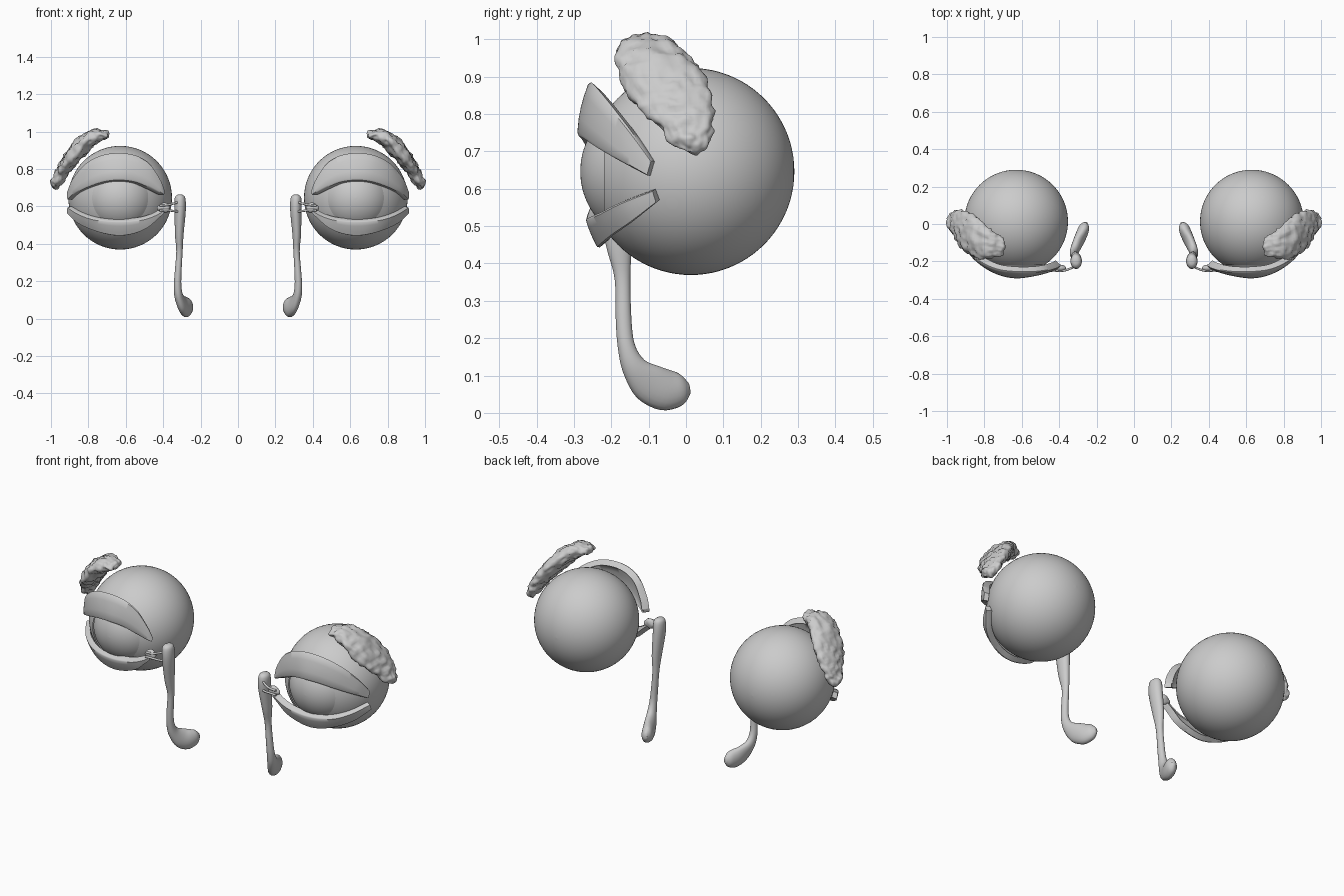
import bpy, bmesh, math
from mathutils import Vector, noise

if "Cube" in bpy.data.objects:
    bpy.data.objects.remove(bpy.data.objects["Cube"])

EYE = Vector((0.63, 0.013, 0.646))
R = 0.277


def catmull(rows, n):
    """Smoothly interpolate between rows of points."""
    out = []
    m = len(rows)
    for i in range(m - 1):
        a, b, c, d = rows[max(i - 1, 0)], rows[i], rows[i + 1], rows[min(i + 2, m - 1)]
        for k in range(n):
            t = k / n
            out.append([0.5 * (2 * q + (r - p) * t + (2 * p - 5 * q + 4 * r - s) * t * t
                               + (3 * q - p - 3 * r + s) * t ** 3)
                        for p, q, r, s in zip(a, b, c, d)])
    out.append(rows[-1])
    return out


def loft(name, rings, angle=40, caps=True, rough=0.0):
    """Skin closed rings, mirror the part to the other side."""
    bm = bmesh.new()
    vs = [[bm.verts.new(p) for p in r] for r in rings]
    n = len(vs[0])
    for a, b in zip(vs, vs[1:]):
        for j in range(n):
            k = (j + 1) % n
            bm.faces.new((a[j], a[k], b[k], b[j]))
    if caps:
        bm.faces.new(vs[0])
        bm.faces.new(vs[-1][::-1])
    bmesh.ops.recalc_face_normals(bm, faces=bm.faces)
    if rough:
        bm.normal_update()
        moves = [(v, v.normal * rough * (noise.noise(v.co * 28) + 0.6 * noise.noise(v.co * 60)))
                 for v in bm.verts]
        for v, d in moves:
            v.co += d
    me = bpy.data.meshes.new(name)
    bm.to_mesh(me)
    bm.free()
    ob = bpy.data.objects.new(name, me)
    bpy.context.collection.objects.link(ob)
    mod = ob.modifiers.new("mirror", "MIRROR")
    mod.use_clip = False
    mod.use_mirror_merge = False
    bpy.ops.object.select_all(action="DESELECT")
    ob.select_set(True)
    bpy.context.view_layer.objects.active = ob
    bpy.ops.object.shade_smooth_by_angle(angle=math.radians(angle))
    return ob


def disc(y, r, n=64):
    return [Vector((EYE.x + r * math.cos(2 * math.pi * j / n), y,
                    EYE.z + r * math.sin(2 * math.pi * j / n))) for j in range(n)]


def tube(stations, side, n=20):
    """Oval rings (x, y, z, half width along side, half width across)."""
    cs = [Vector(s[:3]) for s in stations]
    rings = []
    for i, s in enumerate(stations):
        t = (cs[min(i + 1, len(cs) - 1)] - cs[max(i - 1, 0)]).normalized()
        b = t.cross(side).normalized()
        a = side if s[3] > s[4] * 1.01 else b.cross(t)
        rings.append([cs[i] + a * s[3] * math.cos(2 * math.pi * j / n)
                      + b * s[4] * math.sin(2 * math.pi * j / n) for j in range(n)])
    return rings


# Eyeball, open at the front, with the bulging cornea in the opening
a0 = math.asin(0.15 / R)
angs = [a0 + (math.pi - 0.002 - a0) * i / 36 for i in range(37)]
loft("eyeball", [disc(EYE.y - R * math.cos(a), R * math.sin(a)) for a in angs], caps=False)
rc, yc = 0.196, -0.087
b0 = math.asin(0.15 / rc)
loft("cornea", [disc(yc - rc * math.cos(a), rc * math.sin(a))
                for a in [b0 * (1 - i / 12) + 0.002 for i in range(13)]], caps=False)


def lid(name, top, bottom, thick):
    """Curved plate between two edges, thickened toward the eye centre."""
    rows = []
    for i, (p, q) in enumerate(zip(top, bottom)):
        p, q = Vector(p) - EYE, Vector(q) - EYE
        outer = []
        for f in (0, 0.06, 0.3, 0.5, 0.7, 0.94, 1):
            v = p.lerp(q, f)
            v = v.normalized() * (p.length * (1 - f) + q.length * f)
            outer.append(v * (0.985 if f in (0, 1) else 1))
        inner = [v.normalized() * max(v.length - thick, R + 0.003) for v in reversed(outer)]
        rows.append([EYE + v for v in outer + inner])
    return loft(name, catmull(rows, 8), 45)


# Upper and lower lid plates, inner end to outer end
lid("upper_lid",
    [(0.392, -0.222, 0.685), (0.415, -0.235, 0.745), (0.47, -0.25, 0.83), (0.54, -0.258, 0.873),
     (0.63, -0.258, 0.888), (0.73, -0.245, 0.876), (0.82, -0.205, 0.828), (0.885, -0.145, 0.75),
     (0.915, -0.093, 0.675)],
    [(0.395, -0.23, 0.662), (0.42, -0.245, 0.675), (0.48, -0.266, 0.705), (0.55, -0.282, 0.732),
     (0.63, -0.291, 0.742), (0.71, -0.277, 0.735), (0.79, -0.24, 0.71), (0.865, -0.18, 0.675),
     (0.912, -0.105, 0.635)], 0.035)
lid("lower_lid",
    [(0.395, -0.25, 0.58), (0.43, -0.255, 0.557), (0.49, -0.264, 0.535), (0.56, -0.268, 0.523),
     (0.63, -0.268, 0.519), (0.71, -0.258, 0.523), (0.79, -0.23, 0.536), (0.86, -0.175, 0.563),
     (0.912, -0.09, 0.595)],
    [(0.395, -0.247, 0.562), (0.43, -0.246, 0.53), (0.48, -0.244, 0.485), (0.55, -0.238, 0.453),
     (0.63, -0.235, 0.44), (0.71, -0.225, 0.45), (0.79, -0.195, 0.475), (0.86, -0.145, 0.51),
     (0.915, -0.08, 0.562)], 0.03)

# Rough gland above the outer corner: x, z, back and front y, half thickness
gland = []
for x, z, y0, y1, h in [(0.69, 0.98, -0.14, -0.10, 0.008), (0.705, 0.982, -0.165, -0.07, 0.022),
                        (0.76, 0.978, -0.18, -0.035, 0.038), (0.82, 0.94, -0.187, 0.015, 0.045),
                        (0.88, 0.87, -0.165, 0.06, 0.043), (0.93, 0.80, -0.11, 0.07, 0.036),
                        (0.96, 0.745, -0.055, 0.066, 0.03), (0.978, 0.71, -0.025, 0.05, 0.022),
                        (0.985, 0.695, 0.0, 0.02, 0.008)]:
    gland.append((x, (y0 + y1) / 2, z, (y1 - y0) / 2, h))
flat = [(x, 0, z, w, h) for x, y, z, w, h in gland]
rings = tube(flat, Vector((0, 1, 0)), 48)
for r, s in zip(rings, gland):
    for p in r:
        p.y += s[1]
loft("tear_gland", catmull(rings, 7), 60, rough=0.012)

# Tear sac running down into the duct with its flared foot
duct = [(0.31, -0.2, 0.662, 0.012, 0.018), (0.31, -0.2, 0.645, 0.028, 0.037),
        (0.309, -0.196, 0.58, 0.03, 0.043), (0.314, -0.18, 0.45, 0.023, 0.034),
        (0.313, -0.17, 0.36, 0.017, 0.021), (0.32, -0.167, 0.25, 0.018, 0.021),
        (0.323, -0.16, 0.18, 0.02, 0.023), (0.318, -0.14, 0.125, 0.023, 0.033),
        (0.30, -0.10, 0.082, 0.027, 0.052), (0.28, -0.055, 0.061, 0.031, 0.055),
        (0.265, -0.015, 0.062, 0.027, 0.043), (0.258, 0.008, 0.066, 0.01, 0.016)]
loft("tear_sac_and_duct", catmull(tube(duct, Vector((1, 0, 0))), 4), 50)

# Thin canals from the lid corners to the sac
for name, z0, z1 in [("upper_canal", 0.605, 0.625), ("lower_canal", 0.578, 0.572)]:
    pts = [(0.42, -0.25, z0, 0.006, 0.006), (0.38, -0.25, z0 + 0.002, 0.006, 0.006),
           (0.345, -0.24, (z0 + z1) / 2, 0.006, 0.006), (0.315, -0.225, z1, 0.006, 0.006)]
    loft(name, catmull(tube(pts, Vector((0, 0, 1)), 10), 4))

# Small fleshy bump in the inner corner
bump = [(0.36 + 0.035 * (1 - math.cos(a)), -0.235, 0.592, 0.0265 * math.sin(a), 0.018 * math.sin(a))
        for a in [0.1 + (math.pi - 0.2) * i / 10 for i in range(11)]]
loft("corner_bump", tube(bump, Vector((0, 0, 1)), 16), 60, rough=0.006)
